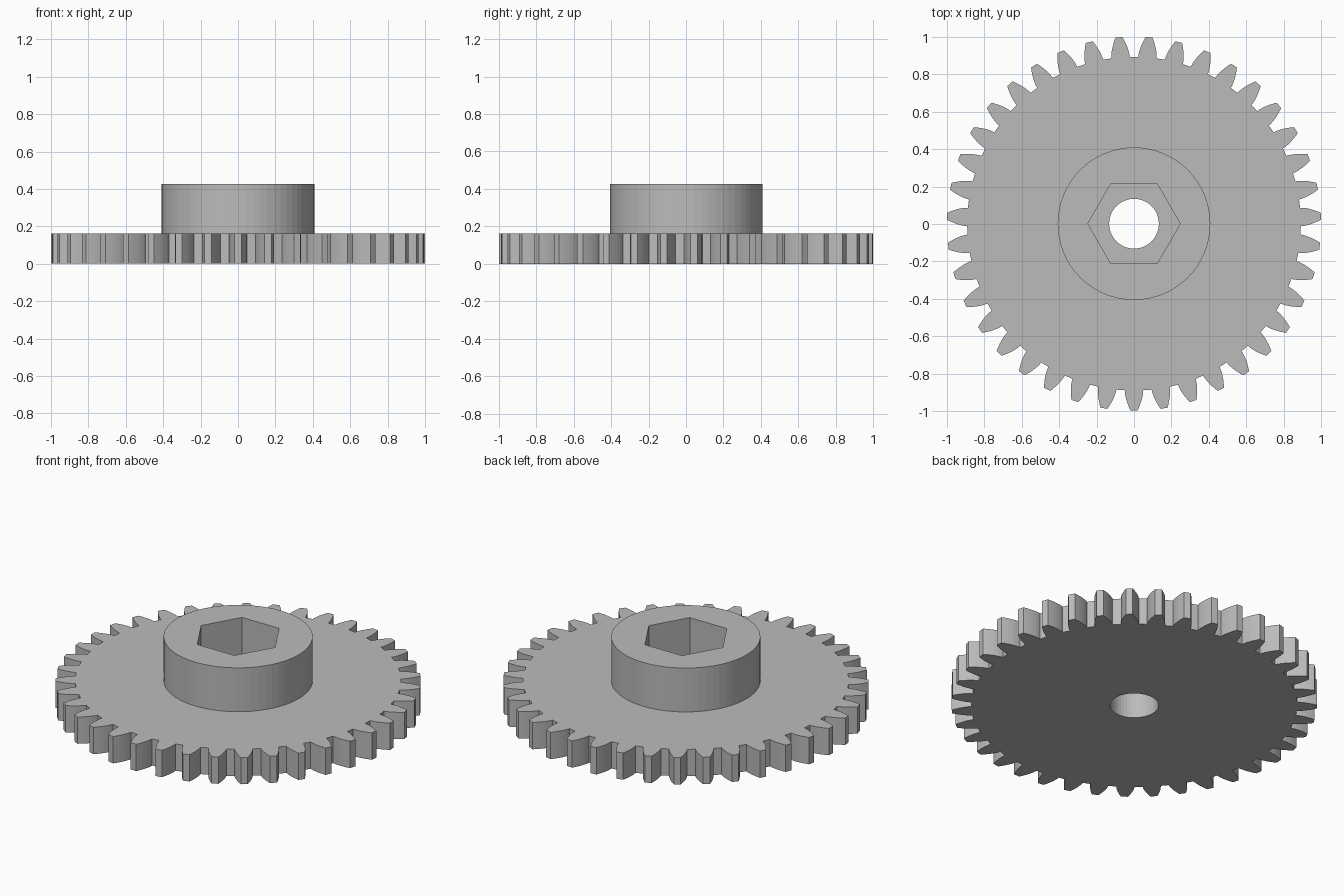
import bpy, bmesh
from math import pi, sin, cos, tan, acos, sqrt, radians

if "Cube" in bpy.data.objects:
    bpy.data.objects.remove(bpy.data.objects["Cube"])

TEETH = 39
TIP_R = 1.0
PITCH_R = TIP_R * TEETH / (TEETH + 2)
BASE_R = PITCH_R * cos(radians(20))
ROOT_R = 0.892
PLATE_H, HUB_TOP = 0.162, 0.427
CY = 0.0016          # odd tooth count: axis sits slightly above the box centre

grey = bpy.data.materials.new("grey plastic")
grey.diffuse_color = (0.5, 0.5, 0.5, 1)
grey.use_nodes = True
grey.node_tree.nodes["Principled BSDF"].inputs["Base Color"].default_value = grey.diffuse_color


def ring(radius, sides):
    return [(radius * cos(2 * pi * i / sides), radius * sin(2 * pi * i / sides))
            for i in range(sides)]


def involute(r):
    a = acos(min(1, BASE_R / r))
    return tan(a) - a


def gear_outline():
    # half angular thickness of a tooth at each radius, root to tip
    radii = [ROOT_R, 0.905, 0.925, 0.945, 0.965, 0.985, TIP_R]
    half = [0.0385 / PITCH_R + involute(PITCH_R) - involute(r) for r in radii]
    flank = list(zip(radii, half))
    pts = []
    for k in range(TEETH):
        mid = -pi / 2 + 2 * pi * k / TEETH
        for r, h in [(r, -h) for r, h in flank] + flank[::-1]:
            pts.append((r * cos(mid + h), r * sin(mid + h)))
    return pts


def prism(name, loops, z0, z1):
    # filled 2D outline with a hole, extruded between two heights
    cu = bpy.data.curves.new(name, 'CURVE')
    cu.dimensions = '2D'
    cu.fill_mode = 'BOTH'
    cu.extrude = (z1 - z0) / 2
    for loop in loops:
        sp = cu.splines.new('POLY')
        sp.points.add(len(loop) - 1)
        for p, (x, y) in zip(sp.points, loop):
            p.co = (x, y, 0, 1)
        sp.use_cyclic_u = True
    tmp = bpy.data.objects.new(name + "_curve", cu)
    bpy.context.collection.objects.link(tmp)
    me = bpy.data.meshes.new_from_object(
        tmp.evaluated_get(bpy.context.evaluated_depsgraph_get()))
    bpy.data.objects.remove(tmp)
    bm = bmesh.new()
    bm.from_mesh(me)
    bmesh.ops.remove_doubles(bm, verts=bm.verts, dist=1e-5)
    bmesh.ops.translate(bm, verts=bm.verts, vec=(0, CY, (z0 + z1) / 2))
    bmesh.ops.recalc_face_normals(bm, faces=bm.faces)
    for f in bm.faces:
        f.smooth = False
        f.material_index = 0
    bm.to_mesh(me)
    bm.free()
    me.materials.clear()
    me.materials.append(grey)
    ob = bpy.data.objects.new(name, me)
    bpy.context.collection.objects.link(ob)
    return ob


# toothed plate with the round shaft hole
prism("gear_plate", [gear_outline(), ring(0.133, 48)], 0, PLATE_H)
# raised hub with the hexagonal nut pocket down to the plate
prism("hub", [ring(0.408, 64), ring(0.247, 6)], PLATE_H, HUB_TOP)
